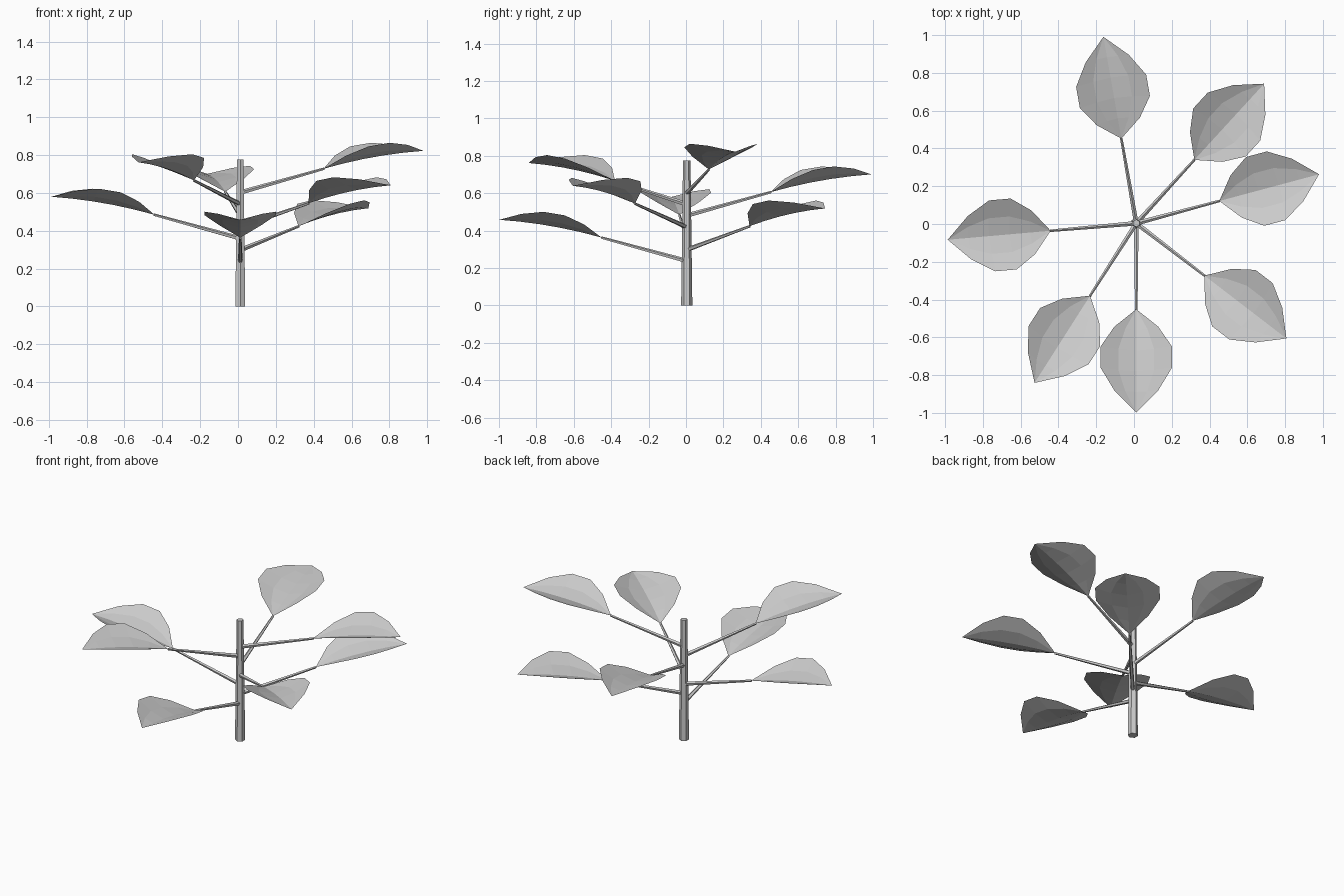
import bpy, bmesh, math
from mathutils import Vector

if "Cube" in bpy.data.objects:
    bpy.data.objects.remove(bpy.data.objects["Cube"])

CX, CY = 0.012, 0.004
grey = bpy.data.materials.new("plain grey")
grey.diffuse_color = (0.6, 0.6, 0.6, 1)
grey.use_nodes = True
grey.node_tree.nodes["Principled BSDF"].inputs["Base Color"].default_value = grey.diffuse_color


def make_object(name, bm):
    mesh = bpy.data.meshes.new(name)
    bm.to_mesh(mesh)
    bm.free()
    mesh.materials.append(grey)
    obj = bpy.data.objects.new(name, mesh)
    bpy.context.collection.objects.link(obj)
    return obj


def tapered_rod(name, a, b, r1, r2, sides):
    a, b = Vector(a), Vector(b)
    d = b - a
    bm = bmesh.new()
    bmesh.ops.create_cone(bm, cap_ends=True, segments=sides, radius1=r1, radius2=r2, depth=d.length)
    rot = d.to_track_quat('Z', 'Y')
    for v in bm.verts:
        v.co = rot @ v.co + (a + b) / 2
    return make_object(name, bm)


def leaf(name, angle, r0, r1, z0):
    # cupped blade: midrib arches outwards, both halves fold upwards
    bm = bmesh.new()
    ca, sa = math.cos(angle), math.sin(angle)
    length = r1 - r0

    def vert(t, u):
        bulge = math.sin(math.pi * t)
        lift = 0.07 * bulge * (0.36 if abs(u) == 0.5 else abs(u))
        slope = 0.28 - 0.21 * t
        r = r0 + length * t - lift * slope * 1.7
        s = 0.198 * bulge * u
        z = z0 + 0.153 * t - 0.058 * t * t + lift
        return bm.verts.new((CX + ca * r - sa * s, CY + sa * r + ca * s, z))

    us = (-1, -0.5, 0, 0.5, 1)
    base, tip = vert(0, 0), vert(1, 0)
    rows = [[vert(i / 5, u) for u in us] for i in range(1, 5)]
    for j in range(4):
        bm.faces.new((base, rows[0][j], rows[0][j + 1]))
        for a, b in zip(rows, rows[1:]):
            bm.faces.new((a[j], b[j], b[j + 1], a[j + 1]))
        bm.faces.new((rows[-1][j], tip, rows[-1][j + 1]))
    bmesh.ops.recalc_face_normals(bm, faces=bm.faces)
    if sum(f.normal.z for f in bm.faces) < 0:
        bmesh.ops.reverse_faces(bm, faces=bm.faces)
    return make_object(name, bm)


# upright stem
tapered_rod("stem", (CX, CY, 0), (CX, CY, 0.776), 0.03, 0.02, 6)

# seven stalks and leaves spiralling up by the golden angle
for i in range(7):
    ang = math.radians(-90 + 137.5 * i)
    z = 0.237 + 0.0607 * i
    r = 0.458
    tapered_rod(f"stalk_{i + 1}", (CX, CY, z),
                (CX + r * math.cos(ang), CY + r * math.sin(ang), z + 0.126), 0.013, 0.007, 5)
    leaf(f"leaf_{i + 1}", ang, r - 0.003, 1.002, z + 0.126)
